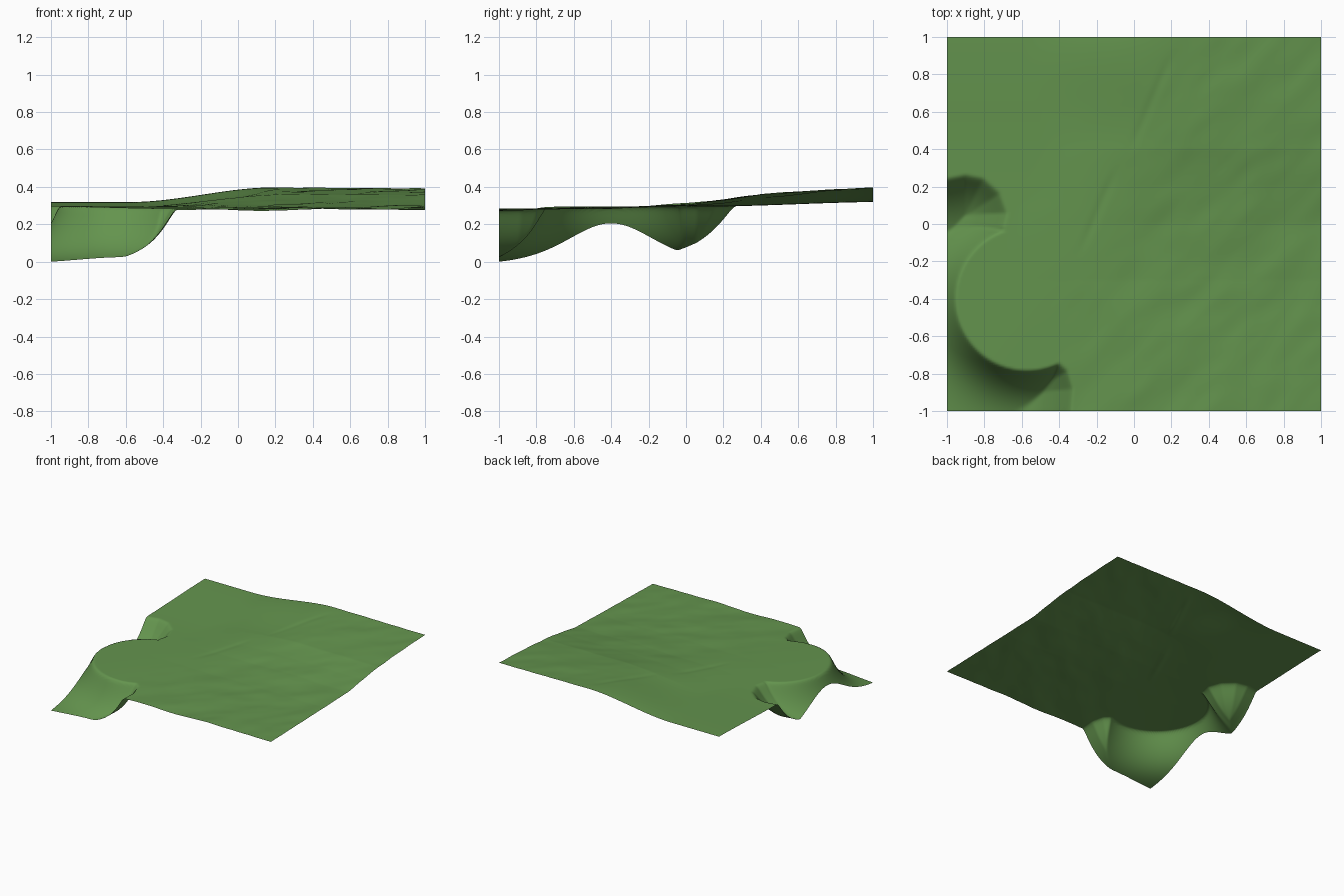
import bpy, bmesh, math
from mathutils import Vector, noise

if "Cube" in bpy.data.objects:
    bpy.data.objects.remove(bpy.data.objects["Cube"])

N = 180                                   # grid cells per side
CENTRE, RADIUS = Vector((-0.57, -0.40)), 0.38   # round headland
# Outer canyon walls, closed far outside the sheet
WALL = [(-1.6, 0.25), (-1.0, 0.25), (-0.90, 0.27), (-0.80, 0.25), (-0.71, 0.17),
        (-0.67, 0.06), (-0.69, -0.02), (-0.55, -0.30), (-0.45, -0.68),
        (-0.40, -0.735), (-0.35, -0.78), (-0.32, -0.88), (-0.33, -1.0),
        (-0.33, -1.6), (-1.6, -1.6)]
UPLAND = [(-1, -0.012), (-0.3, -0.003), (0, 0.012), (0.2, 0.033),
          (0.4, 0.062), (0.65, 0.072), (1, 0.083)]


def interp(points, t):
    for (a, u), (b, v) in zip(points, points[1:]):
        if t <= b:
            return u + (v - u) * max(0, (t - a) / (b - a))
    return points[-1][1]


def smooth(a, b, t):
    t = min(1, max(0, (t - a) / (b - a)))
    return t * t * (3 - 2 * t)


def inside_distance(x, y):
    """Distance to the canyon wall, zero when outside it."""
    inside, best = False, 9.0
    p = Vector((x, y))
    for i, (ax, ay) in enumerate(WALL):
        bx, by = WALL[(i + 1) % len(WALL)]
        if (ay > y) != (by > y) and x < ax + (bx - ax) * (y - ay) / (by - ay):
            inside = not inside
        a, d = Vector((ax, ay)), Vector((bx - ax, by - ay))
        t = min(1, max(0, (p - a).dot(d) / d.length_squared))
        best = min(best, (p - a - d * t).length)
    return best if inside else 0.0


def fall(d, scale, soft):
    d = math.hypot(d, soft) - soft
    return 0.31 * (1 - math.exp(-d / scale))


def canyon(x, y):
    d = (Vector((x, y)) - CENTRE).length - RADIUS
    if d <= 0 or x > -0.3 or y > 0.3:
        return 0.0
    e = inside_distance(x, y)
    wall_scale = 0.14 + 0.05 * smooth(-0.6, -0.2, y)
    a, b = fall(d, 0.115, 0.012), fall(e, wall_scale, 0.025)
    h = max(0.012 - abs(a - b), 0) / 0.012
    return max(0.0, min(a, b) - h * h * 0.003 * min(1, min(a, b) / 0.02))


def height(x, y):
    z = 0.295 + 0.025 * smooth(0.1, 1.1, y)
    # Raised, rippled ground right of a slanting crease
    s = x - (-0.22 + 0.4 * y)
    rise = smooth(-0.45, 0.35, s + 0.3 * smooth(0.4, 1, y))
    tilt = interp(UPLAND, y) - 0.006 * smooth(-0.2, -1, y)
    z += rise * (tilt - 0.022 * smooth(0.1, 1.1, y) * smooth(-0.2, 0.5, x) * 0.4)
    rough = smooth(-0.15, 0.5, s) * 0.9 + 0.1 * smooth(-0.5, 0, x)
    u, v = (x + y) * 0.7071, (y - x) * 0.7071
    z += rough * (0.008 * noise.noise((u * 2.2, v * 4.5, 3.1))
                  + 0.004 * noise.noise((u * 5, v * 10, 7.7)))
    # Shallow creases
    for ox, y0, y1 in ((-0.22, -0.2, 0.35), (-0.18, 0.35, 0.95)):
        line = x - (ox + 0.42 * y)
        z -= 0.004 * math.exp(-(line / 0.025) ** 2) * smooth(y0, y0 + 0.2, y) * (1 - smooth(y1 - 0.2, y1, y))
    return z - canyon(x, y)


# Ground sheet
bm = bmesh.new()
bmesh.ops.create_grid(bm, x_segments=N, y_segments=N, size=1)
for v in bm.verts:
    v.co.z = height(v.co.x, v.co.y)
low = min(v.co.z for v in bm.verts)
for v in bm.verts:
    v.co.z -= low
for f in bm.faces:
    f.smooth = True
mesh = bpy.data.meshes.new("ground")
bm.to_mesh(mesh)
bm.free()
grass = bpy.data.materials.new("grass green")
grass.diffuse_color = (0.127, 0.296, 0.076, 1)
grass.use_nodes = True
grass.node_tree.nodes["Principled BSDF"].inputs["Base Color"].default_value = grass.diffuse_color
mesh.materials.append(grass)
bpy.context.collection.objects.link(bpy.data.objects.new("ground", mesh))
